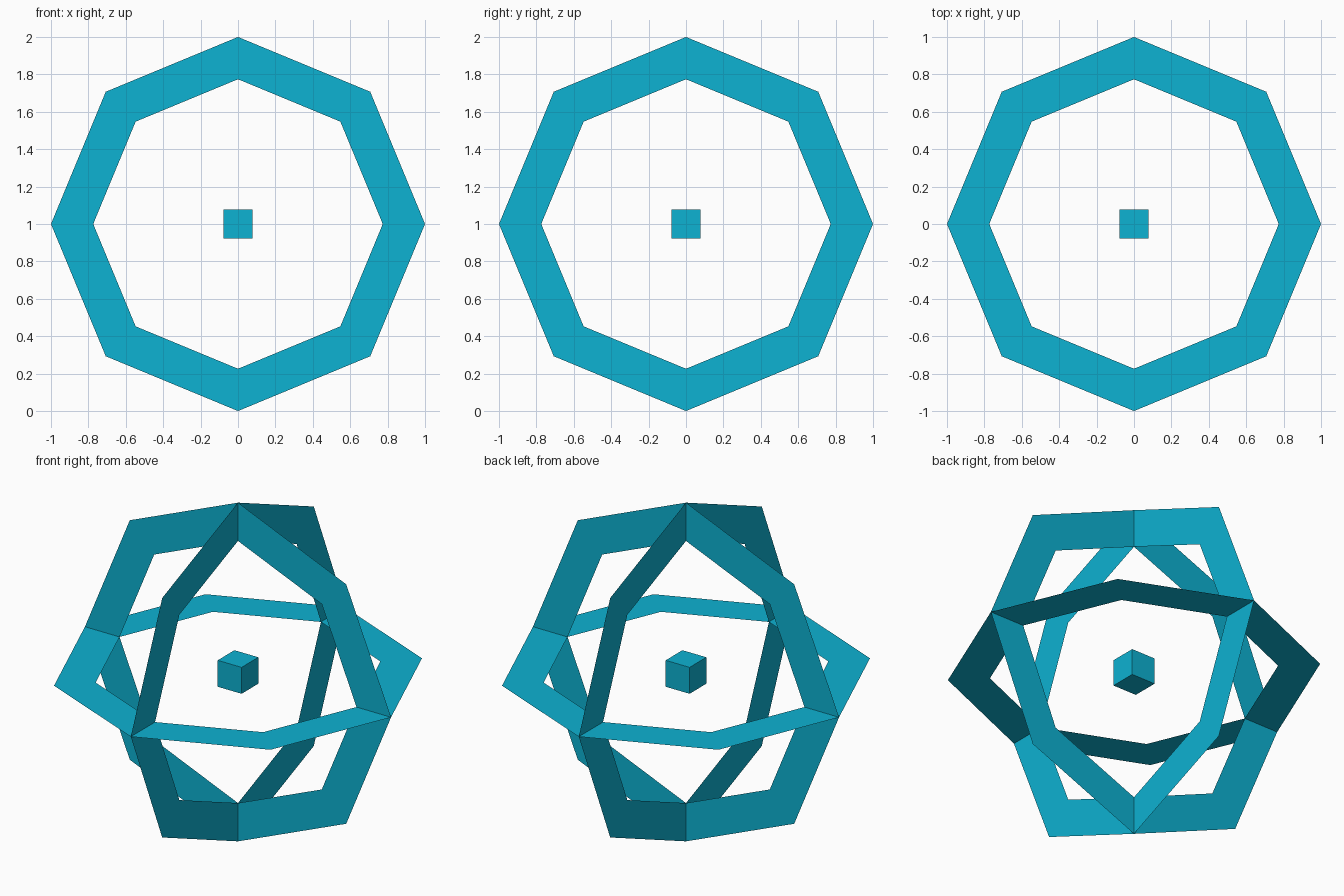
import bpy, bmesh
from math import cos, sin, pi

if "Cube" in bpy.data.objects:
    bpy.data.objects.remove(bpy.data.objects["Cube"])

SIDES, OUTER, INNER = 8, 1.0, 0.774
CENTRE = (0, 0, 1)

mat = bpy.data.materials.new("cyan")
mat.diffuse_color = (0.004, 0.445, 0.645, 1)
mat.use_nodes = True
mat.node_tree.nodes["Principled BSDF"].inputs["Base Color"].default_value = mat.diffuse_color


def finish(name, bm, rotation=(0, 0, 0)):
    mesh = bpy.data.meshes.new(name)
    bm.to_mesh(mesh)
    bm.free()
    mesh.materials.append(mat)
    obj = bpy.data.objects.new(name, mesh)
    obj.location = CENTRE
    obj.rotation_euler = rotation
    bpy.context.collection.objects.link(obj)


def flat_ring(name, rotation):
    bm = bmesh.new()
    angles = [2 * pi * i / SIDES for i in range(SIDES)]
    outer, inner = [[bm.verts.new((r * cos(a), r * sin(a), 0)) for a in angles]
                    for r in (OUTER, INNER)]
    for i in range(SIDES):
        j = (i + 1) % SIDES
        bm.faces.new((outer[i], outer[j], inner[j], inner[i]))
    finish(name, bm, rotation)


# Three paper-thin octagonal rings, one in each main plane
flat_ring("horizontal_ring", (0, 0, 0))
flat_ring("front_ring", (pi / 2, 0, 0))
flat_ring("side_ring", (0, pi / 2, 0))

# Small cube floating at the centre
bm = bmesh.new()
bmesh.ops.create_cube(bm, size=0.156)
finish("centre_cube", bm)
